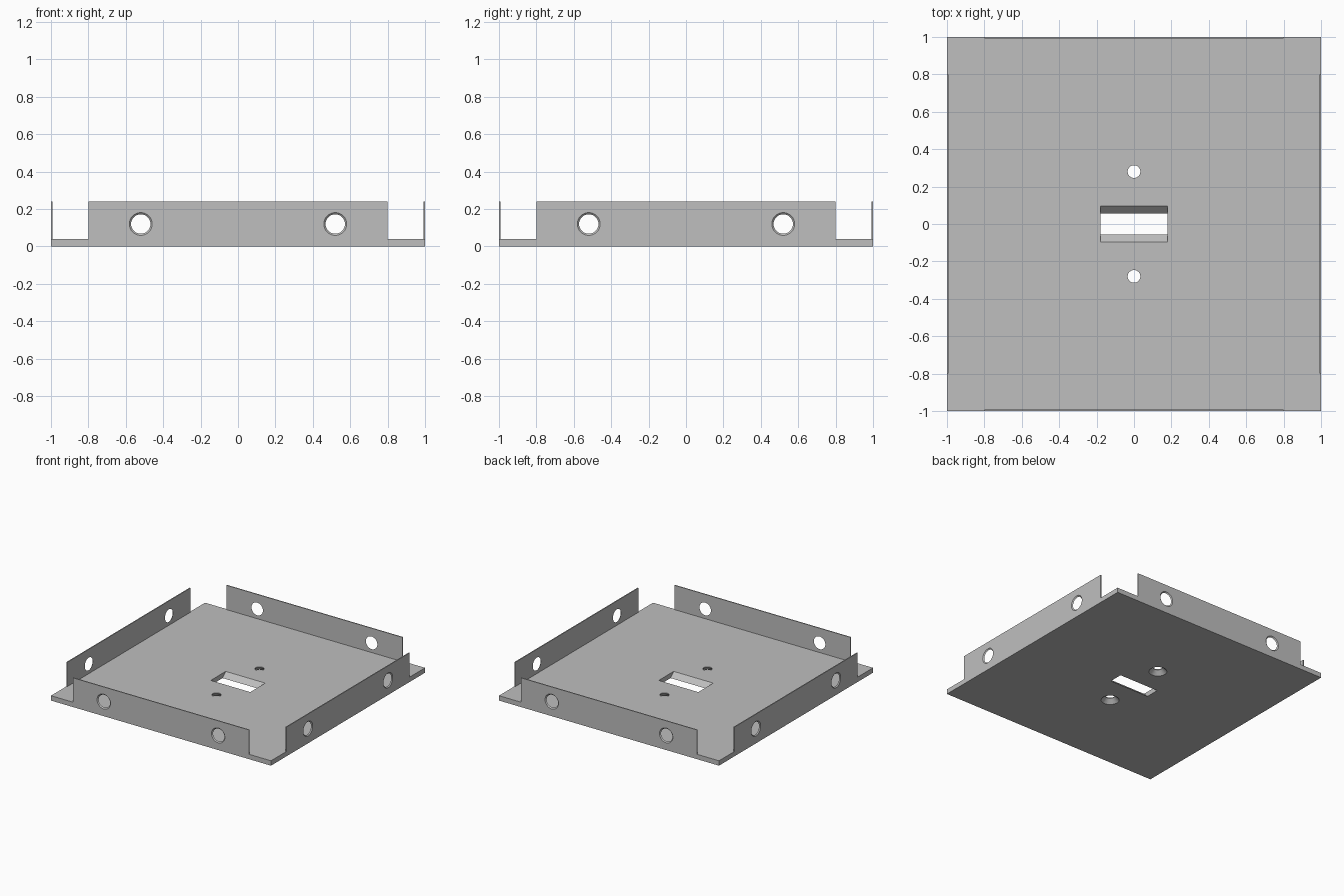
import bpy, bmesh, math
from mathutils import Matrix, Vector

if "Cube" in bpy.data.objects:
    bpy.data.objects.remove(bpy.data.objects["Cube"])

PLATE_T, WALL_T, WALL_H = 0.04, 0.008, 0.24
grey = bpy.data.materials.new("sheet grey")
grey.diffuse_color = (0.52, 0.52, 0.52, 1)
grey.use_nodes = True
grey.node_tree.nodes["Principled BSDF"].inputs["Base Color"].default_value = grey.diffuse_color


def make(name, bm, cutter=False):
    bmesh.ops.recalc_face_normals(bm, faces=bm.faces)
    me = bpy.data.meshes.new(name)
    bm.to_mesh(me)
    bm.free()
    me.materials.append(grey)
    ob = bpy.data.objects.new(name, me)
    bpy.context.collection.objects.link(ob)
    if cutter:
        ob.hide_render = True
        ob.hide_set(True)
    return ob


def add_box(bm, lo, hi):
    lo, hi = Vector(lo), Vector(hi)
    m = Matrix.Translation((lo + hi) / 2) @ Matrix.Diagonal((*(hi - lo), 1))
    bmesh.ops.create_cube(bm, size=1, matrix=m)


def add_loft(bm, rings):
    """Closed solid through a stack of rings with equal point counts."""
    rows = [[bm.verts.new(p) for p in r] for r in rings]
    n = len(rows[0])
    for a, b in zip(rows, rows[1:]):
        for i in range(n):
            j = (i + 1) % n
            bm.faces.new((a[i], a[j], b[j], b[i]))
    bm.faces.new(rows[0])
    bm.faces.new(rows[-1])


def circle(centre, r, along, n=32):
    """Ring of points around the z or y axis."""
    pts = []
    for i in range(n):
        c, s = r * math.cos(math.tau * i / n), r * math.sin(math.tau * i / n)
        pts.append(Vector(centre) + Vector((c, s, 0) if along == "z" else (c, 0, s)))
    return pts


def rect(hx, hy, z):
    return [(-hx, -hy, z), (hx, -hy, z), (hx, hy, z), (-hx, hy, z)]


def cut(ob, cutter):
    mod = ob.modifiers.new("holes", "BOOLEAN")
    mod.operation, mod.solver, mod.object = "DIFFERENCE", "EXACT", cutter


# Base plate with a tapered slot and two screw holes countersunk from below
bm = bmesh.new()
add_box(bm, (-1, -1, 0), (1, 1, PLATE_T))
plate = make("base_plate", bm)

bm = bmesh.new()
slope = (0.097 - 0.057) / PLATE_T
add_loft(bm, [rect(0.18, 0.057 - 0.01 * slope, -0.01),
              rect(0.18, 0.097 + 0.01 * slope, PLATE_T + 0.01)])
for y in (-0.28, 0.28):
    add_loft(bm, [circle((0, y, z), r, "z")
                  for z, r in ((-0.01, 0.078), (0.034, 0.034), (0.06, 0.034))])
cut(plate, make("plate_hole_cutter", bm, True))

# Upright flanges on the four edges, each with two holes widening outward
bm = bmesh.new()
for x in (-0.52, 0.52):
    add_loft(bm, [circle((x, y, 0.12), r, "y")
                  for y, r in ((-1.008, 0.07), (-1 + WALL_T, 0.052), (-0.98, 0.052))])
wall_cutter = make("flange_hole_cutter", bm, True)

for k, side in enumerate(("front", "right", "back", "left")):
    bm = bmesh.new()
    add_box(bm, (-0.8, -1, PLATE_T), (0.8, -1 + WALL_T, WALL_H))
    wall = make(side + "_flange", bm)
    cut(wall, wall_cutter)
    # Bake the holes, then turn the flange to its own edge
    bpy.context.view_layer.update()
    deps = bpy.context.evaluated_depsgraph_get()
    wall.data = bpy.data.meshes.new_from_object(wall.evaluated_get(deps))
    wall.modifiers.clear()
    wall.rotation_euler.z = k * math.pi / 2

for ob in list(bpy.context.collection.objects):
    for p in ob.data.polygons:
        p.use_smooth = False
